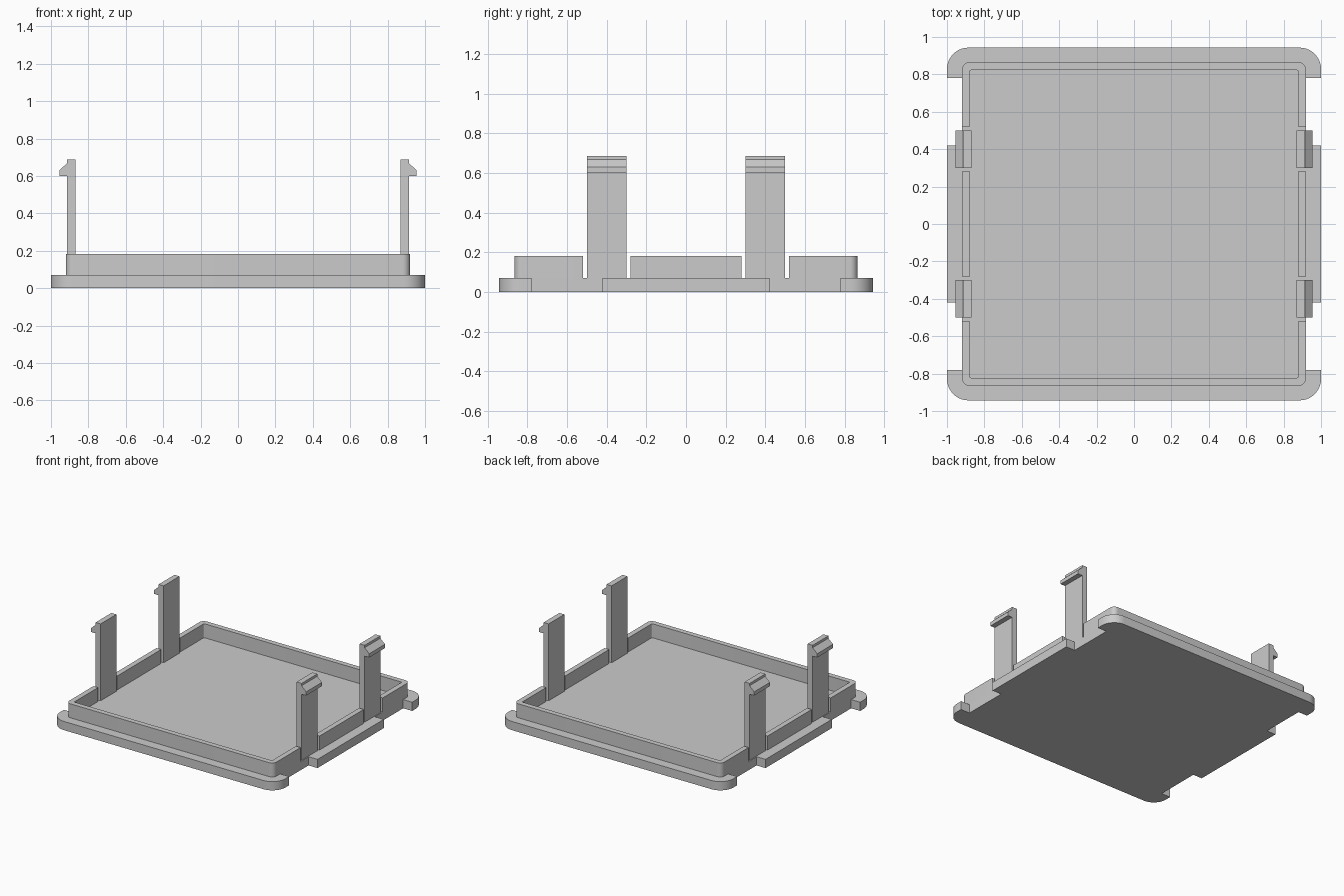
import bpy, bmesh
from math import sin, cos, pi, radians

if "Cube" in bpy.data.objects:
    bpy.data.objects.remove(bpy.data.objects["Cube"])


def prism(name, outline, start, depth, axis='Z'):
    """Extrude a closed outline along z, or an (x, z) outline along y."""
    bm = bmesh.new()
    if axis == 'Z':
        pts, step = [(a, b, start) for a, b in outline], (0, 0, depth)
    else:
        pts, step = [(a, start, b) for a, b in outline], (0, depth, 0)
    face = bm.faces.new([bm.verts.new(p) for p in pts])
    new = bmesh.ops.extrude_face_region(bm, geom=[face])['geom']
    bmesh.ops.translate(bm, vec=step,
                        verts=[v for v in new if isinstance(v, bmesh.types.BMVert)])
    bmesh.ops.recalc_face_normals(bm, faces=bm.faces)
    mesh = bpy.data.meshes.new(name)
    bm.to_mesh(mesh)
    bm.free()
    mesh.shade_smooth()
    mesh.set_sharp_from_angle(angle=radians(30))
    obj = bpy.data.objects.new(name, mesh)
    bpy.context.collection.objects.link(obj)
    return obj


def corner(x, y, r, n=10):
    """Quarter arc for a rounded +x +y corner, from the side to the end."""
    return [(x - r + r * cos(i * pi / 2 / n), y - r + r * sin(i * pi / 2 / n))
            for i in range(n + 1)]


def mirror_x(pts):
    return [(-x, y) for x, y in reversed(pts)]


PLATE_TOP, RIM_TOP = 0.07, 0.182
WALL_X, WALL_Y, WALL_T = 0.92, 0.865, 0.042

# Base plate with rounded corners and two notches on each side
right = [(1, 0.42), (WALL_X, 0.42), (WALL_X, 0.78), (1, 0.78)] + corner(1, 0.943, 0.115)
half = right + mirror_x(right)
prism("base_plate", half + [(-x, -y) for x, y in half], 0, PLATE_TOP)

# Rim ends: U-shaped walls wrapping the front and back
outer = [(WALL_X, 0.52)] + corner(WALL_X, WALL_Y, 0.04)
inner = [(WALL_X - WALL_T, 0.52)] + corner(WALL_X - WALL_T, WALL_Y - WALL_T, 0.01, 4)
u_shape = outer + mirror_x(outer) + [(-x, y) for x, y in inner] + inner[::-1]
for s, side in ((1, "back"), (-1, "front")):
    prism(f"rim_{side}", [(x, s * y) for x, y in u_shape], PLATE_TOP, RIM_TOP - PLATE_TOP)

# Clip profile: upright post with an outward hook
clip = [(0.87, PLATE_TOP), (0.914, PLATE_TOP), (0.914, 0.60), (0.955, 0.60),
        (0.955, 0.63), (0.914, 0.668), (0.914, 0.687), (0.87, 0.687)]

for s, side in ((1, "right"), (-1, "left")):
    # Straight rim wall between the clips
    a, b = s * (WALL_X - WALL_T), s * WALL_X
    prism(f"rim_{side}", [(a, -0.28), (b, -0.28), (b, 0.28), (a, 0.28)],
          PLATE_TOP, RIM_TOP - PLATE_TOP)
    # Snap clips
    for y, end in ((-0.5, "front"), (0.3, "back")):
        prism(f"clip_{side}_{end}", [(s * x, z) for x, z in clip], y, 0.2, 'Y')
